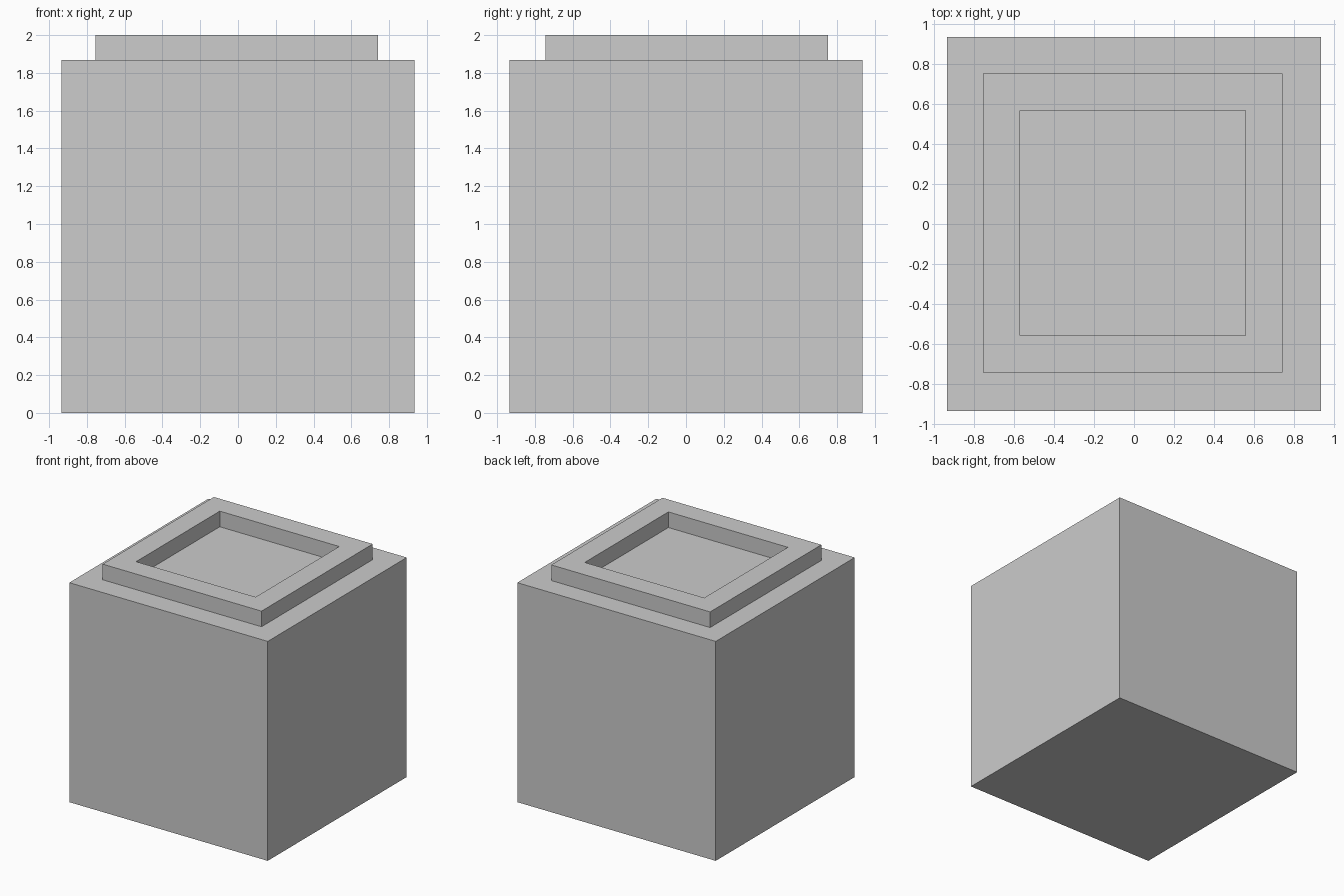
import bpy
import bmesh

default_cube = bpy.data.objects.get("Cube")
if default_cube:
    bpy.data.objects.remove(default_cube, do_unlink=True)

# Single plain grey
GREY = (0.604, 0.604, 0.604, 1.0)
grey = bpy.data.materials.new("light grey")
grey.use_nodes = True
grey.diffuse_color = GREY
grey.node_tree.nodes["Principled BSDF"].inputs["Base Color"].default_value = GREY

BODY_HALF = 0.934
BODY_TOP = 1.867
TOP = 2.0
RIM_CENTRE = (-0.006, 0.0045)
RIM_OUTER = 0.7475
RIM_INNER = 0.5625


def add_object(name, bm):
    bmesh.ops.recalc_face_normals(bm, faces=bm.faces)
    mesh = bpy.data.meshes.new(name)
    bm.to_mesh(mesh)
    bm.free()
    mesh.materials.append(grey)
    obj = bpy.data.objects.new(name, mesh)
    bpy.context.collection.objects.link(obj)
    return obj


def square(bm, centre, half, z):
    x, y = centre
    corners = ((-1, -1), (1, -1), (1, 1), (-1, 1))
    return [bm.verts.new((x + i * half, y + j * half, z)) for i, j in corners]


def raise_faces(bm, faces, height):
    result = bmesh.ops.extrude_face_region(bm, geom=faces, use_keep_orig=True)
    verts = [g for g in result["geom"] if isinstance(g, bmesh.types.BMVert)]
    bmesh.ops.translate(bm, verts=verts, vec=(0, 0, height))


# Body: plain block standing on the ground
bm = bmesh.new()
raise_faces(bm, [bm.faces.new(square(bm, (0, 0), BODY_HALF, 0))], BODY_TOP)
add_object("body", bm)

# Rim: square frame on top, open in the middle down to the body
bm = bmesh.new()
outer = square(bm, RIM_CENTRE, RIM_OUTER, BODY_TOP)
inner = square(bm, RIM_CENTRE, RIM_INNER, BODY_TOP)
frame = [bm.faces.new((outer[i - 1], outer[i], inner[i], inner[i - 1]))
         for i in range(4)]
raise_faces(bm, frame, TOP - BODY_TOP)
add_object("top_rim", bm)
